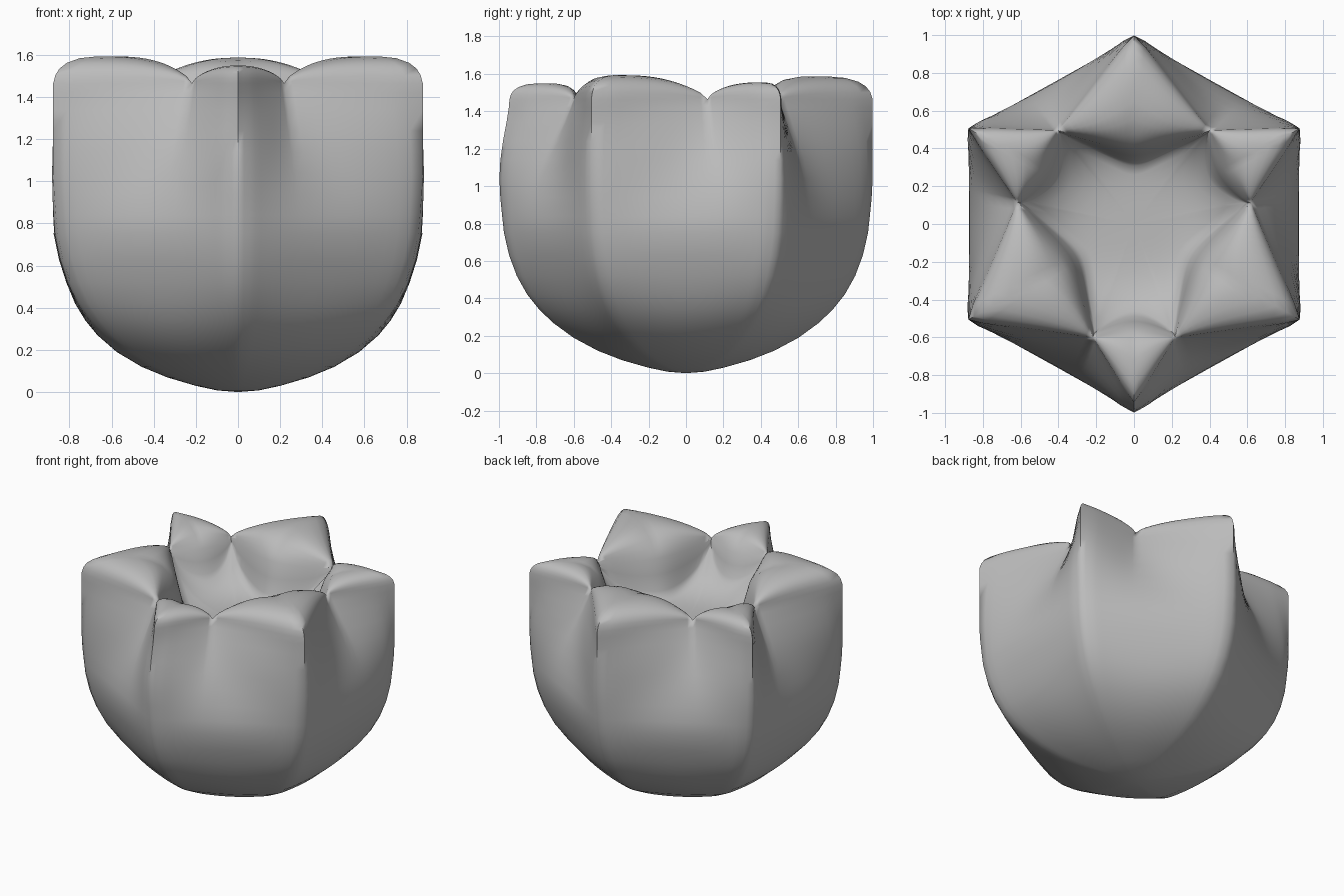
import bpy, bmesh
from math import radians, sin, cos, pi

cube = bpy.data.objects.get("Cube")
if cube:
    bpy.data.objects.remove(cube, do_unlink=True)

# Corners and clefts of the right half, as (angle, top radius, lobe height, lobe inner bulge)
half = [(-90, 0.96, 0.085, 0.03), (-70, 0.64, 0, 0), (-30, 1.03, 0.128, 0.05),
        (10.5, 0.63, 0, 0), (30, 1.03, 0.09, 0.02), (51, 0.64, 0, 0), (90, 1.015, 0.122, 0.08)]
keys = half + [(180 - k[0],) + k[1:] for k in half[-2::-1]]
STEPS = 12

# Corner radius of the body by height
body = [(0.008, 0.1), (0.03, 0.205), (0.07, 0.345), (0.12, 0.475), (0.19, 0.608), (0.27, 0.72),
        (0.34, 0.795), (0.42, 0.862), (0.52, 0.92), (0.63, 0.962), (0.75, 0.99),
        (0.84, 1.0), (0.94, 1.01), (1.04, 1.015), (1.14, 1.015), (1.24, 1.015),
        (1.34, 1.015), (1.42, 1.015)]
# Rounded lobe cap: share of the way inwards, share of the lobe height
cap = [(0.0, 0.0), (0.02, 0.3), (0.06, 0.55), (0.13, 0.76), (0.25, 0.93), (0.42, 1.0),
       (0.6, 1.0), (0.76, 0.88), (0.9, 0.6), (1.0, 0.15)]


def mix(a, b, t):
    return a + (b - a) * t


def smooth(t):
    t = max(0, min(1, t))
    return t * t * (3 - 2 * t)


def chord(angle, a0, r0, a1, r1):
    """Radius at an angle on the straight line between two polar points."""
    a, a0, a1 = radians(angle), radians(a0), radians(a1)
    return r0 * r1 * sin(a1 - a0) / (r0 * sin(a - a0) + r1 * sin(a1 - a))


def floor(r):
    """Height of the dished floor."""
    return 1.16 + 1.9 * r ** 4


def column(angle, k0, k1):
    """Points of one radial slice, from the base over the rim to the bowl floor."""
    pts = []
    off = (angle + 90) % 60 - 30
    blunt = 1 - 0.017 * max(0, 1 - (30 - abs(off)) / 4)
    widen = 1 + 0.02 * cos(radians(angle)) ** 2
    flat = cos(radians(30)) / cos(radians(off)) * blunt
    star = chord(angle, k0[0], k0[1], k1[0], k1[1]) * blunt

    # Scoop that deepens from a soft hollow to the sharp cleft at the rim
    part = (angle - k0[0]) / (k1[0] - k0[0])
    hollow = smooth(part if k0[2] else 1 - part)
    depth = 1.015 * flat * widen - star
    for z, r in body:
        t = max(0, (z - 0.78) / 0.68)
        hexagon = r * widen * mix(1, flat, smooth(0.3 + 1.2 * z))
        soft = 0.24 * mix(cos(radians(3 * off)), hollow, smooth(t))
        dent = mix(soft, depth, smooth((t - 0.35) / 0.6))
        pts.append((hexagon - dent * min(1, t ** 1.2), z))

    # Lobe that this slice belongs to
    i = next(n for n, k in enumerate(keys[:-1]) if k[2] and (k is k0 or k is k1
             or (n == 0 and k1 is keys[-1])))
    corner, left, right = keys[i], keys[i - 1 if i else -2], keys[i + 1]
    a0, a1 = left[0] - (0 if i else 360), right[0]
    a = angle - 360 if i == 0 and angle > 180 else angle
    swell = max(0, sin(pi * (a - a0) / (a1 - a0))) ** 0.65
    lip = min(chord(a, a0, left[1], a1, right[1]) - corner[3] * swell, star)
    for s, h in cap:
        pts.append((mix(star, lip, s), 1.465 + corner[2] * swell * h))

    # Inner wall falling onto the floor
    foot = lip - 0.03 - 0.08 * swell
    top = pts[-1][1]
    for t in (0.25, 0.5, 0.75):
        pts.append((mix(lip, foot, t), mix(top, floor(foot), smooth(t))))
    for t in (1, 0.85, 0.7, 0.55, 0.4, 0.25, 0.1):
        pts.append((foot * t, floor(foot * t)))
    return pts


# Lobed bowl
bm = bmesh.new()
columns = []
for k0, k1 in zip(keys, keys[1:]):
    for n in range(STEPS):
        angle = mix(k0[0], k1[0], n / STEPS)
        a = radians(angle)
        columns.append([bm.verts.new((r * cos(a), r * sin(a), z))
                        for r, z in column(angle, k0, k1)])
base, centre = bm.verts.new((0, 0, 0)), bm.verts.new((0, 0, floor(0)))
for c, d in zip(columns, columns[1:] + columns[:1]):
    bm.faces.new((base, d[0], c[0]))
    bm.faces.new((centre, c[-1], d[-1]))
    for j in range(len(c) - 1):
        bm.faces.new((c[j], d[j], d[j + 1], c[j + 1]))
bmesh.ops.remove_doubles(bm, verts=bm.verts, dist=0.0005)
bmesh.ops.recalc_face_normals(bm, faces=bm.faces)
mesh = bpy.data.meshes.new("lobed_bowl")
bm.to_mesh(mesh)
bm.free()

# Plain grey
grey = bpy.data.materials.new("plain_grey")
grey.use_nodes = True
colour = (0.5, 0.5, 0.5, 1)
grey.diffuse_color = colour
grey.node_tree.nodes["Principled BSDF"].inputs["Base Color"].default_value = colour
mesh.materials.append(grey)

bowl = bpy.data.objects.new("lobed_bowl", mesh)
bpy.context.collection.objects.link(bowl)
bpy.ops.object.select_all(action='DESELECT')
bowl.select_set(True)
bpy.context.view_layer.objects.active = bowl
bpy.ops.object.shade_smooth_by_angle(angle=radians(65))
